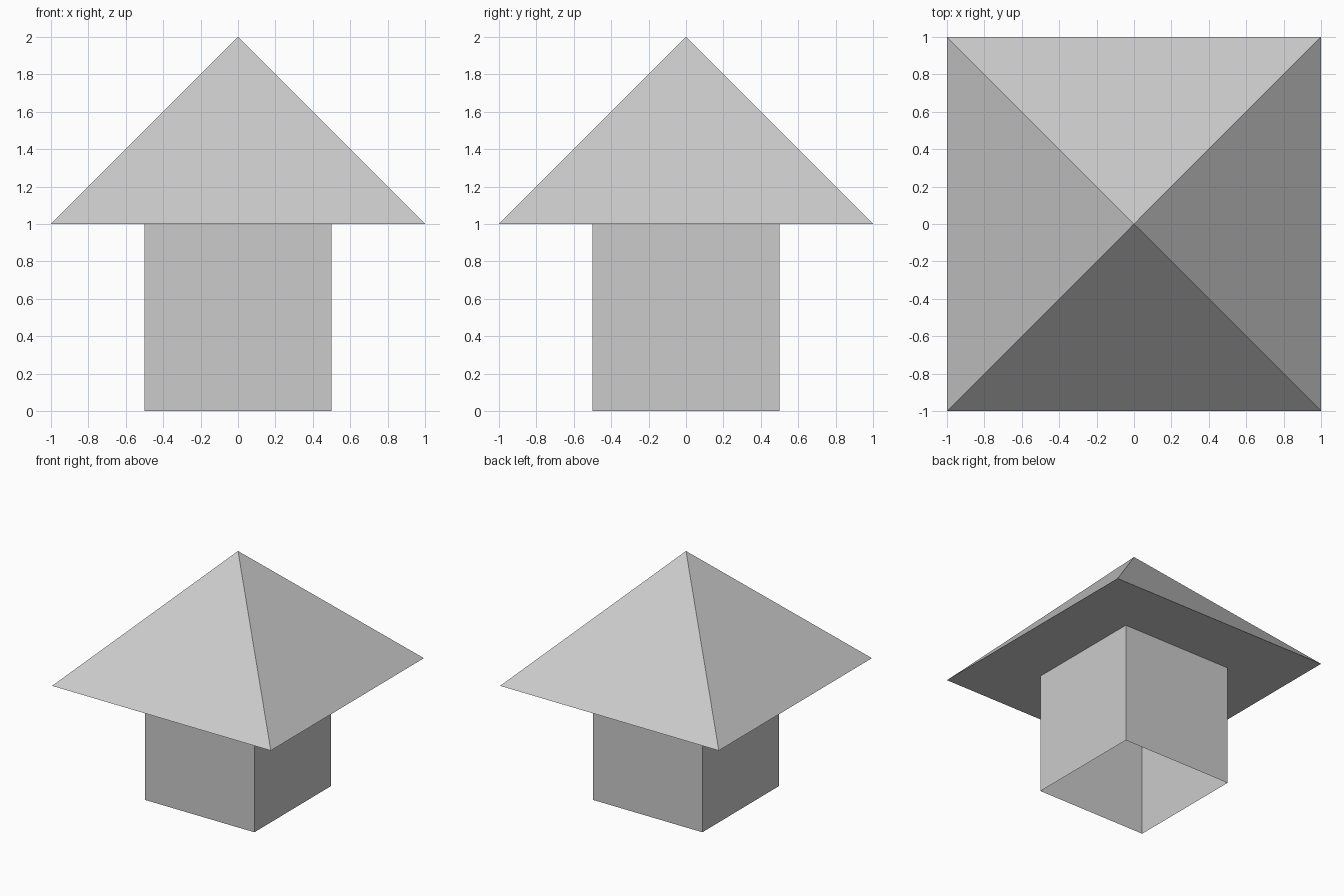
import bpy, bmesh, math
from mathutils import Matrix

if "Cube" in bpy.data.objects:
    bpy.data.objects.remove(bpy.data.objects["Cube"])


def add_part(name, r_bottom, r_top, z, height, capped):
    """Square frustum or pyramid; radii are half side lengths."""
    bm = bmesh.new()
    bmesh.ops.create_cone(
        bm, cap_ends=True, segments=4,
        radius1=r_bottom * math.sqrt(2), radius2=r_top * math.sqrt(2), depth=height,
        matrix=Matrix.Translation((0, 0, z + height / 2)) @ Matrix.Rotation(math.pi / 4, 4, 'Z'))
    bmesh.ops.remove_doubles(bm, verts=bm.verts, dist=1e-5)
    if not capped:
        flat = [f for f in bm.faces if abs(f.normal.z) > 0.99]
        bmesh.ops.delete(bm, geom=flat, context='FACES_ONLY')
    mesh = bpy.data.meshes.new(name)
    bm.to_mesh(mesh)
    bm.free()
    obj = bpy.data.objects.new(name, mesh)
    bpy.context.collection.objects.link(obj)
    return obj


# Four walls, open underneath
add_part("walls", 0.5, 0.5, 0, 1, capped=False)
# Overhanging pyramid roof with a flat underside
add_part("roof", 1, 0, 1, 1, capped=True)
